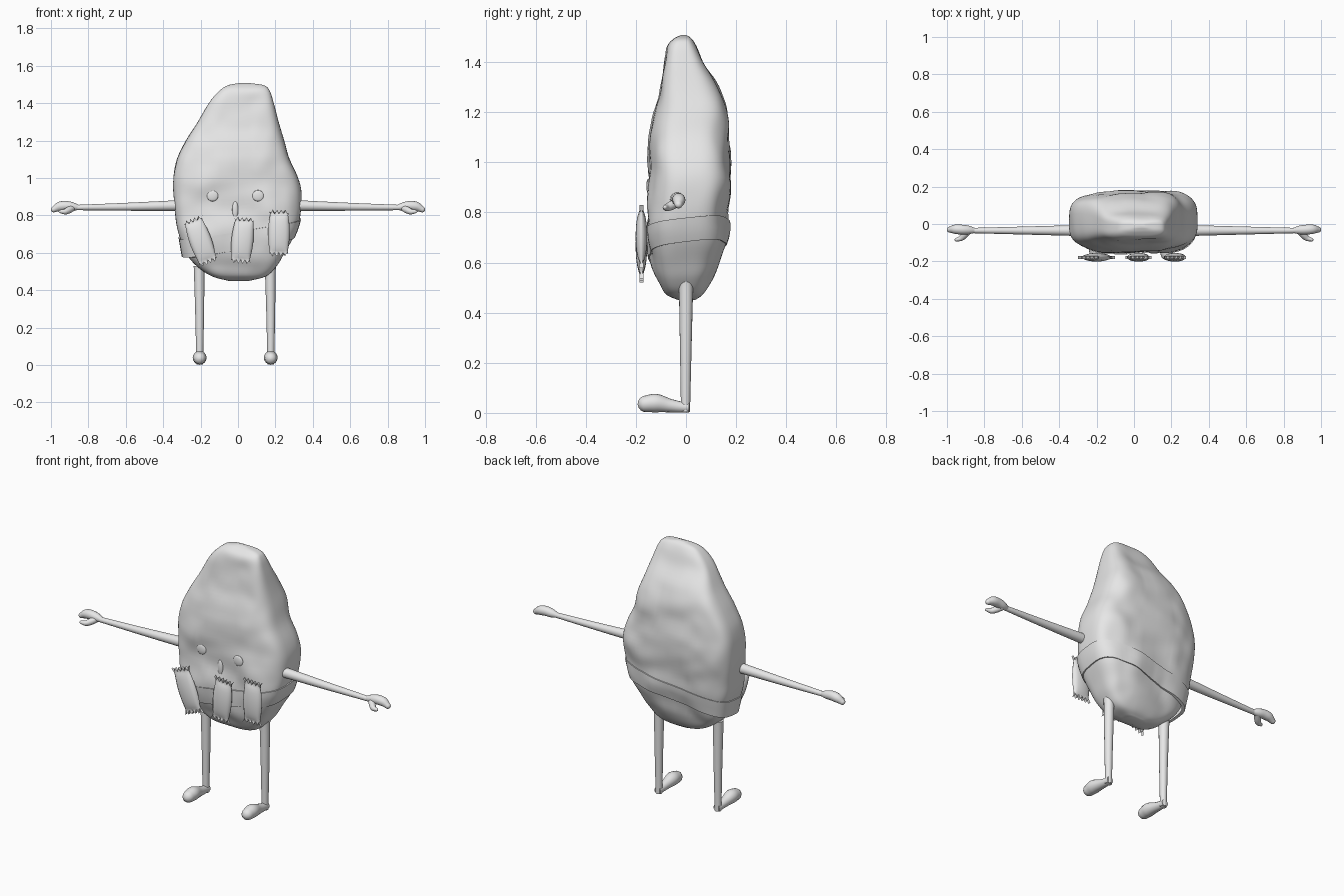
import bpy, bmesh, math
from mathutils import Vector, noise
from mathutils.bvhtree import BVHTree

if "Cube" in bpy.data.objects:
    bpy.data.objects.remove(bpy.data.objects["Cube"])

grey = bpy.data.materials.new("stone grey")
grey.diffuse_color = (0.8, 0.8, 0.8, 1)
grey.use_nodes = True
grey.node_tree.nodes["Principled BSDF"].inputs["Base Color"].default_value = grey.diffuse_color


def finish(name, bm, angle=40):
    """Turn a bmesh into a smooth-shaded object."""
    bmesh.ops.recalc_face_normals(bm, faces=bm.faces)
    me = bpy.data.meshes.new(name)
    bm.to_mesh(me)
    bm.free()
    me.materials.append(grey)
    ob = bpy.data.objects.new(name, me)
    bpy.context.collection.objects.link(ob)
    bpy.ops.object.select_all(action='DESELECT')
    bpy.context.view_layer.objects.active = ob
    ob.select_set(True)
    bpy.ops.object.shade_smooth_by_angle(angle=math.radians(angle))
    return ob


def loft(bm, rings, cap=True):
    """Skin closed rings of points."""
    rows = [[bm.verts.new(p) for p in r] for r in rings]
    n = len(rows[0])
    for a, b in zip(rows, rows[1:]):
        for i in range(n):
            j = (i + 1) % n
            bm.faces.new((a[i], a[j], b[j], b[i]))
    if cap:
        bm.faces.new(rows[0])
        bm.faces.new(rows[-1])


def catmull(pts, steps):
    """Smooth a list of equal-length tuples."""
    pts = [Vector(p) for p in pts]
    ext = [2 * pts[0] - pts[1]] + pts + [2 * pts[-1] - pts[-2]]
    out = []
    for a, b, c, d in zip(ext, ext[1:], ext[2:], ext[3:]):
        for s in range(steps):
            t = s / steps
            out.append(0.5 * (2 * b + (c - a) * t + (2 * a - 5 * b + 4 * c - d) * t * t
                              + (3 * b - a - 3 * c + d) * t ** 3))
    return out + [pts[-1]]


def tube(name, path, steps=5, sides=16, tip=True):
    """Round tube through (x, y, z, radius) points with rounded far end."""
    pts = catmull(path, steps)
    rings = []
    if tip:
        d = (pts[-1] - pts[-2]).to_3d().normalized()
        end, r = pts[-1].to_3d(), pts[-1][3]
        for k in range(1, 5):
            a = k * math.pi / 8.4
            q = end + d * r * math.sin(a)
            pts.append(Vector((*q, r * math.cos(a))))
    for i, p in enumerate(pts):
        d = (pts[min(i + 1, len(pts) - 1)] - pts[max(i - 1, 0)]).to_3d().normalized()
        u = d.cross(Vector((0, 0, 1))) if abs(d.x) > 0.5 else d.cross(Vector((1, 0, 0)))
        u.normalize()
        v = d.cross(u)
        rings.append([p.to_3d() + p[3] * (u * math.cos(t) + v * math.sin(t))
                      for t in (2 * math.pi * k / sides for k in range(sides))])
    bm = bmesh.new()
    loft(bm, rings)
    return finish(name, bm, 60)


# Body: left, right, front, back and height of each section
sections = [
    (-0.05, 0.06, -0.03, 0.035, 0.45), (-0.14, 0.15, -0.08, 0.065, 0.475),
    (-0.222, 0.207, -0.113, 0.095, 0.53), (-0.28, 0.25, -0.14, 0.125, 0.60),
    (-0.318, 0.303, -0.152, 0.152, 0.70), (-0.335, 0.332, -0.15, 0.16, 0.80),
    (-0.345, 0.34, -0.143, 0.175, 0.90), (-0.346, 0.322, -0.145, 0.175, 1.0),
    (-0.325, 0.278, -0.14, 0.17, 1.1), (-0.278, 0.248, -0.124, 0.165, 1.2),
    (-0.214, 0.217, -0.105, 0.13, 1.3), (-0.157, 0.19, -0.088, 0.072, 1.4),
    (-0.10, 0.17, -0.072, 0.04, 1.465), (-0.055, 0.14, -0.045, 0.02, 1.495),
    (0.01, 0.06, -0.02, 0.0, 1.508)]


def rock_point(sec, t):
    l, r, f, b, z = sec
    c, s = math.cos(t), math.sin(t)
    p = 2 / 3.6
    x = (l + r) / 2 + (r - l) / 2 * math.copysign(abs(c) ** p, c)
    y = (f + b) / 2 + (b - f) / 2 * math.copysign(abs(s) ** p, s)
    y += 0.04 * x * max(0, s)
    q = Vector((x, y, z))
    # lumps are strongest on the broad front and back
    fade = min(1, (r - l) * 2)
    lump = noise.noise(q * 5.5) * 0.018 + noise.noise(q * 11) * 0.008
    return q + Vector((c * 0.25, s, 0)) * lump * fade


bm = bmesh.new()
N = 80
loft(bm, [[rock_point(s, 2 * math.pi * k / N) for k in range(N)]
          for s in catmull(sections, 5)])
rock = BVHTree.FromBMesh(bm)
finish("body", bm, 60)


def reach(t, z):
    """Distance from the middle axis out to the body surface."""
    hit = rock.ray_cast(Vector((0, 0, z)), Vector((math.cos(t), math.sin(t), 0)))
    return hit[3] or 0.2


# Slanted belt hugging the body, standing proud only at its left end
rings = [[] for _ in range(7)]
for k in range(N):
    t = 2 * math.pi * k / N
    c, s = math.cos(t), math.sin(t)
    r0 = reach(t, 0.685)
    zc = 0.682 + 0.165 * r0 * c + 0.12 * r0 * s
    flare = max(0, -c) ** 4
    top = reach(t, zc + 0.048) + 0.007
    for i in range(5):
        dz = 0.048 - 0.024 * i
        r = reach(t, zc + dz) + 0.007
        r += flare * max(0, top - 0.004 * i - r)
        rings[i + 1].append(Vector((r * c, r * s, zc + dz)))
    for i, e in ((0, 1), (6, 5)):
        p = rings[e][-1]
        rings[i].append(p - Vector((c, s, 0)) * 0.02)
bm = bmesh.new()
loft(bm, rings, cap=False)
finish("belt", bm, 50)


# Puffed packets with torn, zigzag ends
def packet(name, top, bottom, width):
    a, b = Vector((top[0], -0.178, top[1])), Vector((bottom[0], -0.178, bottom[1]))
    axis = (b - a).normalized()
    side = Vector((-axis.z, 0, axis.x))
    cols, rows = 10, 16
    bm = bmesh.new()
    skins = []
    for sgn in (-1, 1):
        grid = []
        for i in range(rows + 1):
            v = i / rows
            puff = max(0, math.sin(math.pi * (v - 0.1) / 0.8)) if 0.1 < v < 0.9 else 0
            flare = abs(2 * v - 1) ** 8
            w = width * (0.78 + 0.22 * puff ** 0.7 + 0.2 * flare)
            row = []
            for j in range(cols + 1):
                u = j / cols * 2 - 1
                p = a.lerp(b, v) + side * u * w / 2
                if i in (0, rows) and j % 2:
                    p += axis * (0.022 if i == 0 else -0.022)
                thick = (0.003 + 0.005 * flare
                         + 0.02 * puff ** 0.4 * math.sqrt(max(0, 1 - u * u)))
                row.append(bm.verts.new(p + Vector((0, sgn * thick, 0))))
            grid.append(row)
        for r, s in zip(grid, grid[1:]):
            for j in range(cols):
                bm.faces.new((r[j], r[j + 1], s[j + 1], s[j]))
        skins.append(grid)
    # close the rim between both skins
    rims = [g[0] + [r[-1] for r in g[1:]] + g[-1][-2::-1] + [r[0] for r in g[-2:0:-1]]
            for g in skins]
    n = len(rims[0])
    for i in range(n):
        j = (i + 1) % n
        bm.faces.new((rims[0][i], rims[0][j], rims[1][j], rims[1][i]))
    finish(name, bm, 60)


packet("packet_left", (-0.245, 0.785), (-0.155, 0.54), 0.118)
packet("packet_middle", (0.035, 0.79), (0.012, 0.542), 0.118)
packet("packet_right", (0.22, 0.83), (0.217, 0.58), 0.116)


# Face: flat button eyes and a small oval mouth lying on the surface
def button(name, x, z, rx, rz, depth):
    bm = bmesh.new()
    bmesh.ops.create_uvsphere(bm, u_segments=24, v_segments=12, radius=1)
    hit = rock.ray_cast(Vector((x, -1, z)), Vector((0, 1, 0)))
    turn = Vector((0, -1, 0)).rotation_difference(hit[1])
    for v in bm.verts:
        v.co = hit[0] + turn @ Vector((v.co.x * rx, v.co.y * depth, v.co.z * rz))
    finish(name, bm, 60)


button("eye_left", -0.136, 0.905, 0.03, 0.03, 0.008)
button("eye_right", 0.107, 0.905, 0.03, 0.03, 0.008)
button("mouth", -0.015, 0.83, 0.047, 0.016, 0.01)

# Arms with mitten hands and thumbs, legs with feet
for s, label, leg_x in ((-1, "left", -0.205), (1, "right", 0.175)):
    tube("arm_" + label, [(s * 0.27, -0.035, 0.853, 0.03), (s * 0.34, -0.035, 0.852, 0.028),
                          (s * 0.6, -0.035, 0.846, 0.021), (s * 0.87, -0.035, 0.842, 0.014)])
    tube("hand_" + label, [(s * 0.85, -0.035, 0.842, 0.013), (s * 0.885, -0.032, 0.847, 0.023),
                           (s * 0.92, -0.03, 0.851, 0.026), (s * 0.955, -0.028, 0.847, 0.025),
                           (s * 0.985, -0.03, 0.832, 0.016)])
    tube("thumb_" + label, [(s * 0.885, -0.035, 0.84, 0.018), (s * 0.905, -0.058, 0.828, 0.018),
                            (s * 0.925, -0.076, 0.82, 0.015), (s * 0.95, -0.084, 0.821, 0.009)])
    tube("leg_" + label, [(leg_x - 0.002, 0, 0.53, 0.03), (leg_x - 0.002, 0, 0.48, 0.028),
                          (leg_x, -0.001, 0.25, 0.023), (leg_x, -0.002, 0.004, 0.018)], tip=False)
    tube("foot_" + label, [(leg_x, 0.012, 0.022, 0.02), (leg_x, -0.02, 0.023, 0.022),
                           (leg_x, -0.07, 0.030, 0.028), (leg_x, -0.12, 0.039, 0.037),
                           (leg_x, -0.16, 0.036, 0.033)])
